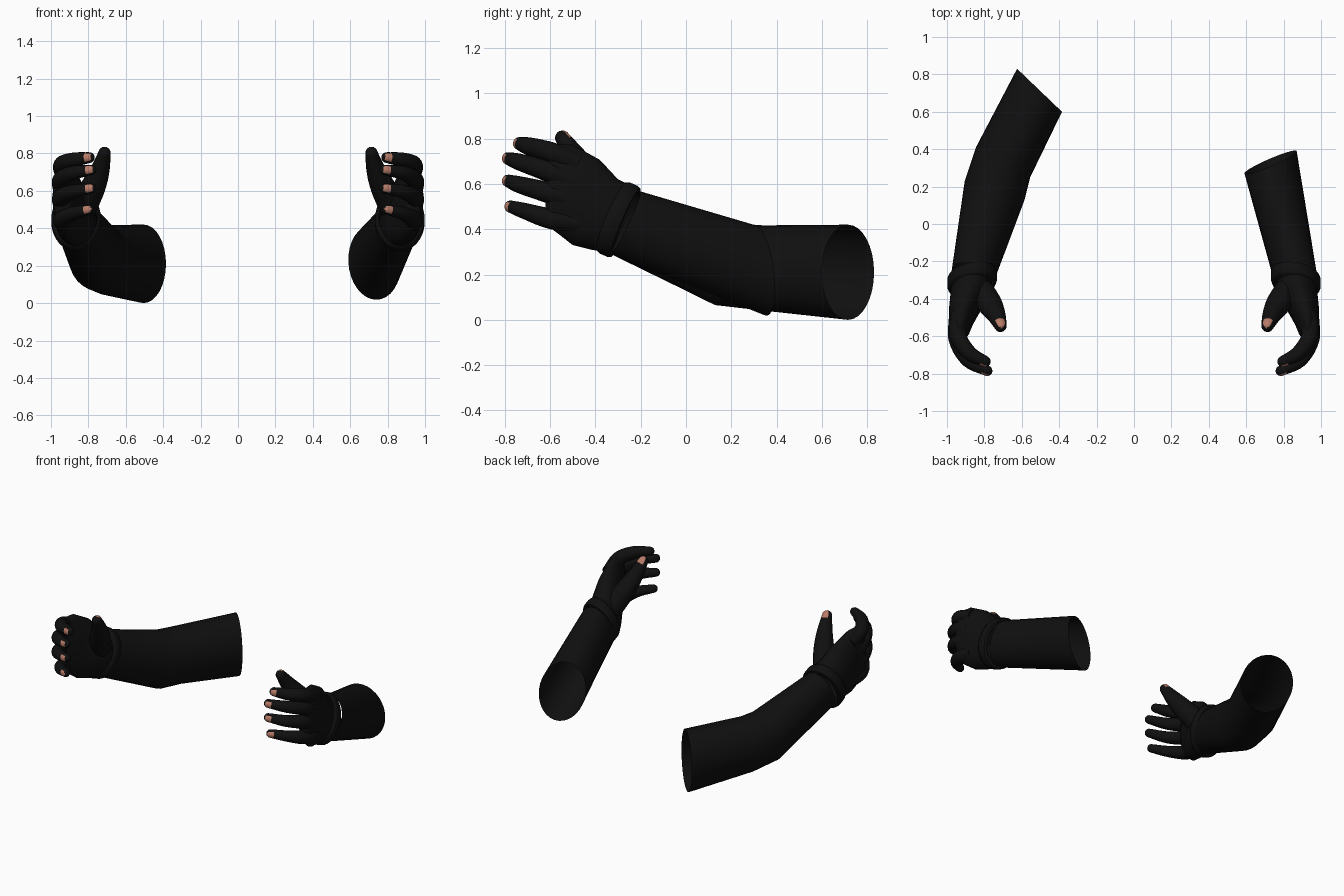
import bpy
import bmesh
from math import sin, cos, pi, radians
from mathutils import Vector as V

cube = bpy.data.objects.get("Cube")
if cube:
    bpy.data.objects.remove(cube, do_unlink=True)


def material(name, rgb, rough):
    m = bpy.data.materials.new(name)
    m.use_nodes = True
    m.diffuse_color = (*rgb, 1)
    bsdf = m.node_tree.nodes["Principled BSDF"]
    bsdf.inputs["Base Color"].default_value = (*rgb, 1)
    bsdf.inputs["Roughness"].default_value = rough
    return m


BLACK = material("black fabric", (0.005, 0.005, 0.005), 0.9)
NAIL = material("nail pink", (0.48, 0.2, 0.14), 0.6)


def loft(name, rings, side, sides=24, caps=(False, False), nail=None):
    """Skin elliptical rings (centre, half axis, half axis); side = -1 mirrors in x."""
    bm = bmesh.new()
    loops = []
    for c, u, v in rings:
        pts = [V(c) + V(u) * cos(2 * pi * i / sides) + V(v) * sin(2 * pi * i / sides)
               for i in range(sides)]
        loops.append([bm.verts.new((p.x * side, p.y, p.z)) for p in pts])
    for a, b in zip(loops, loops[1:]):
        for i in range(sides):
            j = (i + 1) % sides
            bm.faces.new((a[i], a[j], b[j], b[i]))
    if caps[0]:
        bm.faces.new(loops[0])
    if caps[1]:
        bm.faces.new(loops[-1])
    bmesh.ops.recalc_face_normals(bm, faces=bm.faces)
    # Nail: faces near the tip that look towards the back of the finger
    if nail:
        tip, facing, reach = nail
        flip = V((side, 1, 1))
        tip, facing = tip * flip, facing.normalized() * flip
        for f in bm.faces:
            near = (f.calc_center_median() - tip).length < reach
            if near and f.normal.dot(facing) > 0.68:
                f.material_index = 1
    mesh = bpy.data.meshes.new(name)
    bm.to_mesh(mesh)
    bm.free()
    obj = bpy.data.objects.new(name, mesh)
    bpy.context.collection.objects.link(obj)
    mesh.materials.append(BLACK)
    if nail:
        mesh.materials.append(NAIL)
    bpy.ops.object.select_all(action="DESELECT")
    obj.select_set(True)
    bpy.context.view_layer.objects.active = obj
    bpy.ops.object.shade_smooth_by_angle(angle=radians(50))
    return obj


def spline(points, steps=5):
    """Catmull-Rom resampling of (x, y, z, radius) points."""
    p = [V(q) for q in points]
    p = [p[0] * 2 - p[1]] + p + [p[-1] * 2 - p[-2]]
    out = []
    for a, b, c, d in zip(p, p[1:], p[2:], p[3:]):
        for k in range(steps):
            t = k / steps
            out.append((b * 2 + (c - a) * t + (a * 2 - b * 5 + c * 4 - d) * t ** 2
                        + (b * 3 - a - c * 3 + d) * t ** 3) / 2)
    return out + [p[-2]]


def finger(name, points, facing, side, reach):
    """Tapered bent tube with a rounded tip and a painted nail."""
    path = spline(points)
    end = path[-1]
    along = (end - path[-2]).to_3d().normalized()
    for k in (1, 2, 3, 4):
        a = k * radians(20)
        q = end.copy()
        q.xyz = end.xyz + along * end.w * sin(a)
        q.w = end.w * cos(a)
        path.append(q)
    rings = []
    for i, q in enumerate(path):
        d = path[min(i + 1, len(path) - 1)].xyz - path[max(i - 1, 0)].xyz
        u = V(facing).cross(d).normalized()
        v = d.normalized().cross(u)
        rings.append((q.xyz, u * q.w, v * q.w))
    spot = end.xyz + along * 0.008 + V(facing).normalized() * end.w * 0.8
    loft(name, rings, side, 16, (True, True), (spot, V(facing), reach))


FINGERS = {
    "index_finger": [(.93, -.48, .69, .05), (.94, -.60, .74, .046),
                     (.88, -.69, .765, .040), (.795, -.735, .778, .029)],
    "middle_finger": [(.94, -.50, .61, .05), (.945, -.62, .66, .046),
                      (.885, -.73, .695, .038), (.785, -.785, .712, .028)],
    "ring_finger": [(.94, -.50, .53, .05), (.945, -.62, .565, .046),
                    (.885, -.73, .595, .038), (.785, -.785, .613, .028)],
    "little_finger": [(.93, -.48, .43, .05), (.94, -.60, .447, .046),
                      (.88, -.71, .48, .036), (.795, -.775, .500, .027)],
}
THUMB = [(.83, -.35, .51, .075), (.77, -.43, .63, .066),
         (.735, -.49, .72, .050), (.714, -.545, .803, .033)]

PALM = [((.865, -.27, .435), (.11, 0, 0), (0, .06, .14)),
        ((.872, -.36, .465), (.108, 0, 0), (0, .06, .155)),
        ((.90, -.44, .518), (.088, 0, 0), (0, .06, .188)),
        ((.925, -.53, .575), (.066, 0, 0), (0, .03, .198)),
        ((.935, -.59, .592), (.052, 0, 0), (0, .01, .185)),
        ((.935, -.62, .597), (.03, 0, 0), (0, 0, .155))]

WRIST = ((.86, -.27, .43), (.115, .02, 0), (0, .065, .138))
SHORT_ARM = [WRIST, ((.73, .33, .218), (.14, .058, 0), (-.01, -.025, .2))]
LONG_ARM = [WRIST,
            ((.745, .18, .245), (.16, .05, 0), (0, .05, .18)),
            ((.70, .33, .23), (.145, .08, 0), (0, .01, .187)),
            ((.505, .715, .21), (.12, .115, 0), (0, 0, .21))]

for label, side, arm in (("left", 1, SHORT_ARM), ("right", -1, LONG_ARM)):
    # Sleeve, open at the far end
    loft(label + "_sleeve", arm, side, 32)

    # Glove cuff: a rounded band round the wrist
    band = []
    for shift, size in ((0, .86), (.003, .97), (.015, 1), (.055, 1), (.07, .96), (.078, .84)):
        centre = V((.865, -.265, .428)) + V((0, -.92, .4)) * shift
        band.append((centre, V((.133, -.02, 0)) * size, V((0, .066, .157)) * size))
    loft(label + "_cuff", band, side, 32)

    # Hand
    loft(label + "_palm", PALM, side, 28, (False, True))
    for name, points in FINGERS.items():
        finger(label + "_" + name, points, (.5, -.85, .05), side, .034)
    finger(label + "_thumb", THUMB, (-.1, .55, .83), side, .036)
